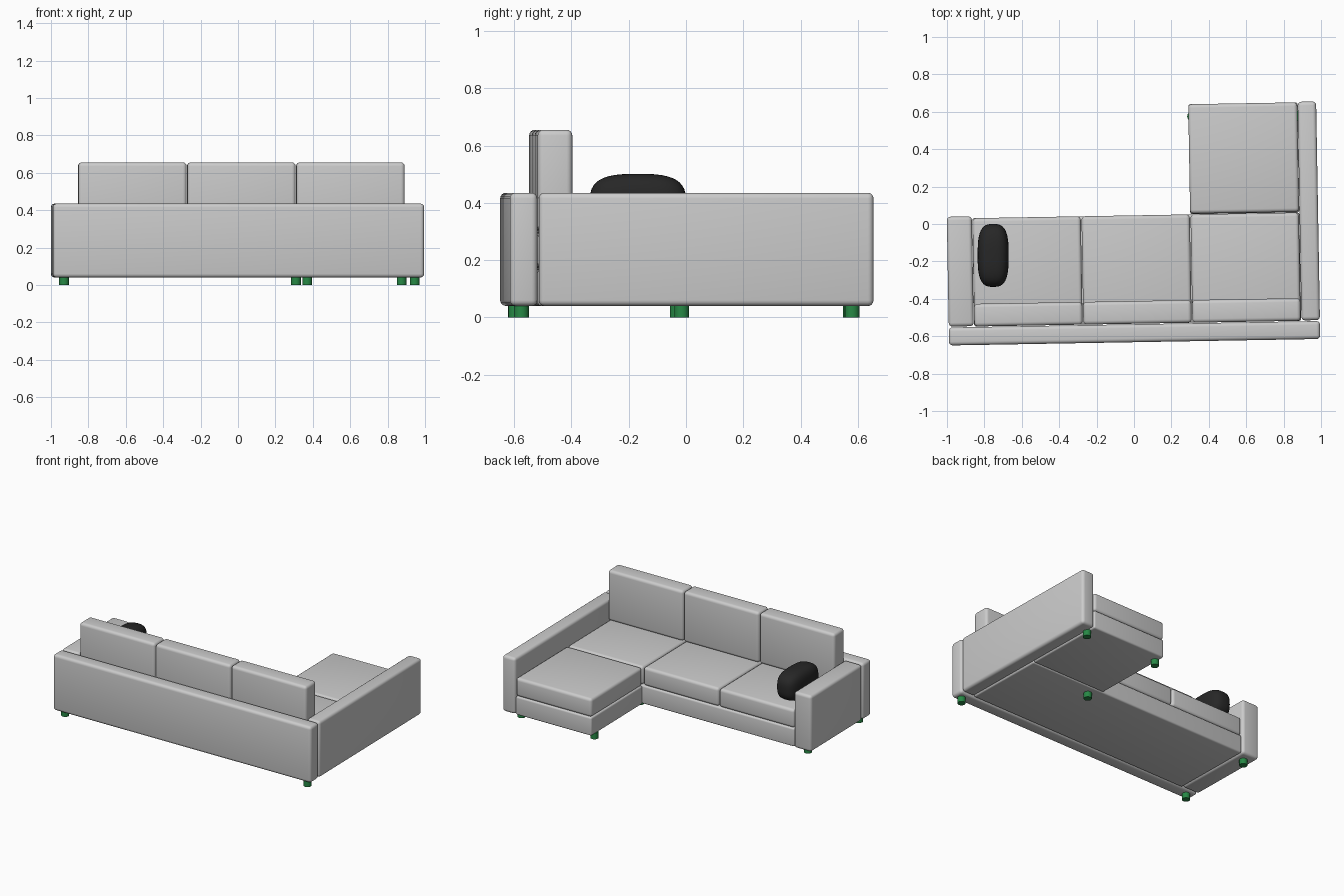
import bpy, bmesh, math
from mathutils import Matrix, Vector

if "Cube" in bpy.data.objects:
    bpy.data.objects.remove(bpy.data.objects["Cube"])

TURN = math.radians(1.0)   # whole sofa is turned slightly


def material(name, rgb):
    m = bpy.data.materials.new(name)
    m.diffuse_color = (*rgb, 1)
    m.use_nodes = True
    m.node_tree.nodes["Principled BSDF"].inputs["Base Color"].default_value = m.diffuse_color
    return m


def finish(name, bm, mat=None, turn=TURN):
    me = bpy.data.meshes.new(name)
    bm.to_mesh(me)
    bm.free()
    ob = bpy.data.objects.new(name, me)
    bpy.context.collection.objects.link(ob)
    ob.rotation_euler.z = turn
    if mat:
        me.materials.append(mat)
    bpy.ops.object.select_all(action='DESELECT')
    ob.select_set(True)
    bpy.context.view_layer.objects.active = ob
    bpy.ops.object.shade_smooth_by_angle(angle=math.radians(40))
    return ob


def block(name, x, y, z, radius=0.02):
    """Rounded upholstered box from (min, max) ranges."""
    bm = bmesh.new()
    bmesh.ops.create_cube(bm, size=1)
    for v in bm.verts:
        v.co = [r[0] if c < 0 else r[1] for c, r in zip(v.co, (x, y, z))]
    bmesh.ops.bevel(bm, geom=bm.edges[:], offset=radius, segments=4,
                    profile=0.5, affect='EDGES')
    return finish(name, bm)


green = material("leg_green", (0.02, 0.25, 0.06))
black = material("pillow_black", (0.02, 0.02, 0.02))

# Frame: back panel and arms
FRAME_Z = (0.04, 0.435)
block("back_panel", (-1.0, 0.985), (-0.632, -0.536), FRAME_Z)
block("left_arm", (-1.0, -0.866), (-0.531, 0.056), FRAME_Z)
block("right_arm", (0.886, 0.985), (-0.531, 0.638), FRAME_Z)

# Seat bases
block("main_base", (-0.864, 0.885), (-0.533, 0.046), (0.04, 0.17), 0.012)
block("chaise_base", (0.301, 0.885), (0.047, 0.635), (0.04, 0.17), 0.012)

# Seat and back cushions, three across
W = 0.583
for i in range(3):
    x0 = -0.865 + i * W
    xr = (x0 + 0.002, x0 + W - 0.002)
    block(f"seat_cushion_{i + 1}", xr, (-0.533, 0.046), (0.17, 0.30))
    block(f"back_cushion_{i + 1}", xr, (-0.533, -0.412), (0.30, 0.655))
block("chaise_cushion", (0.301, 0.884), (0.05, 0.635), (0.17, 0.30))

# Legs
for i, (x, y) in enumerate([(-0.93, -0.595), (0.945, -0.575), (-0.93, -0.03),
                            (0.37, -0.015), (0.31, 0.575), (0.875, 0.58)]):
    bm = bmesh.new()
    bmesh.ops.create_cone(bm, cap_ends=True, segments=16, radius1=0.026,
                          radius2=0.026, depth=0.045,
                          matrix=Matrix.Translation((x, y, 0.0225)))
    finish(f"leg_{i + 1}", bm, green, 0)

# Throw pillow: squarish rounded ellipsoid standing on the seat
bm = bmesh.new()
bmesh.ops.create_cube(bm, size=2)
bmesh.ops.subdivide_edges(bm, edges=bm.edges[:], cuts=11, use_grid_fill=True)
for v in bm.verts:
    n = sum(abs(c) ** 3 for c in v.co) ** (1 / 3)
    p = v.co / n
    v.co = Vector((-0.753 + 0.083 * p.x, -0.168 + 0.168 * p.y, 0.4 + 0.101 * p.z))
finish("throw_pillow", bm, black, 0)
